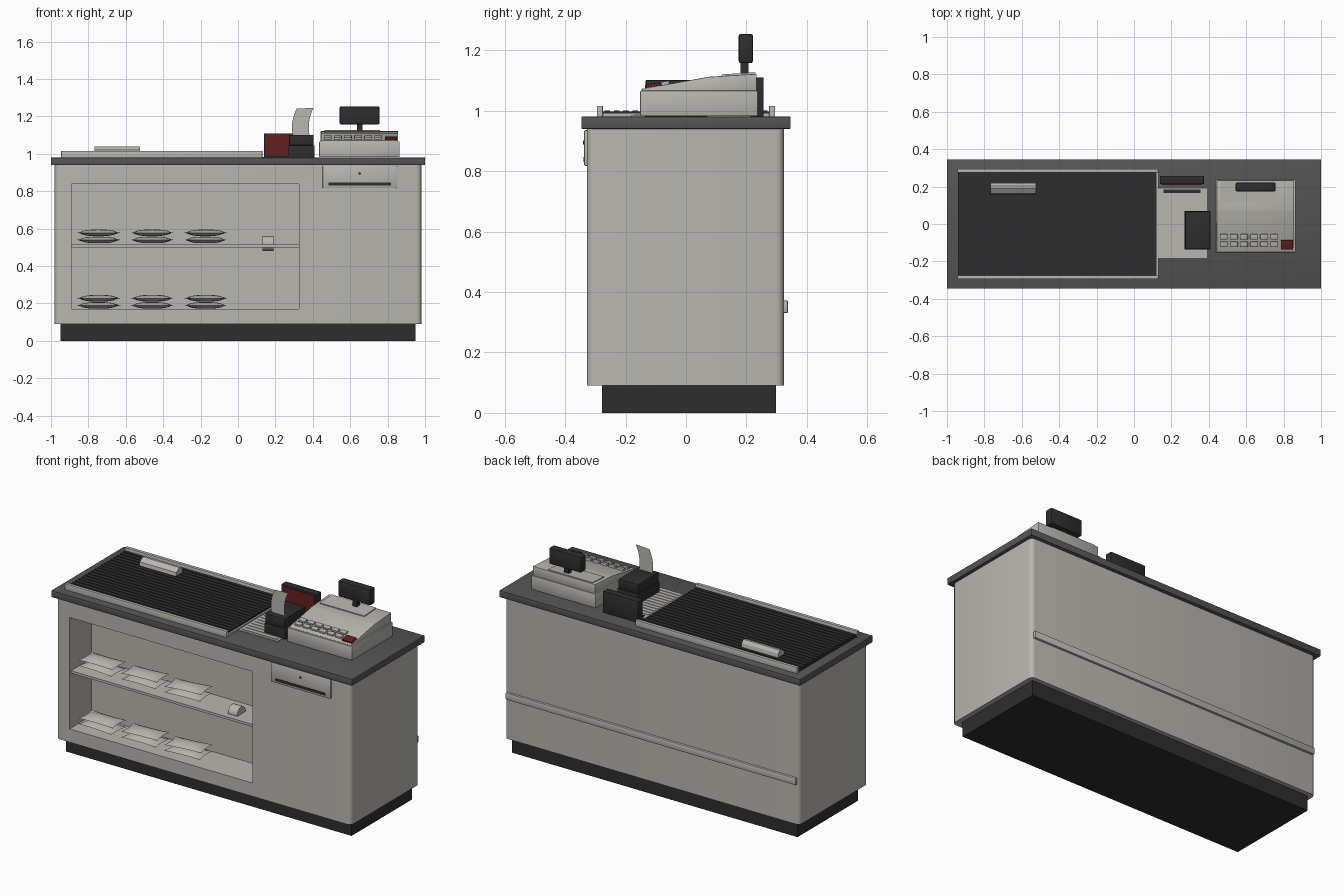
import bpy
import bmesh
import math
from mathutils import Matrix, Vector

default_cube = bpy.data.objects.get("Cube")
if default_cube:
    bpy.data.objects.remove(default_cube, do_unlink=True)


def make_material(name, red, green, blue):
    material = bpy.data.materials.new(name)
    material.use_nodes = True
    colour = (red, green, blue, 1)
    material.diffuse_color = colour
    shader = material.node_tree.nodes["Principled BSDF"]
    shader.inputs["Base Color"].default_value = colour
    shader.inputs["Roughness"].default_value = 0.7
    return material


light_grey = make_material("light warm grey", .48, .47, .43)
counter_grey = make_material("dark counter grey", .09, .09, .09)
charcoal = make_material("charcoal", .027, .027, .028)
dark_red = make_material("dark red", .13, .013, .015)


def finish(name, mesh_builder, material, smooth=False):
    mesh = bpy.data.meshes.new(name)
    bmesh.ops.recalc_face_normals(mesh_builder, faces=mesh_builder.faces[:])
    mesh_builder.to_mesh(mesh)
    mesh_builder.free()
    mesh.materials.append(material)
    part = bpy.data.objects.new(name, mesh)
    bpy.context.collection.objects.link(part)
    if smooth:
        select_only(part)
        bpy.ops.object.shade_smooth_by_angle(angle=math.radians(40))
    return part


def select_only(part):
    bpy.ops.object.select_all(action="DESELECT")
    part.select_set(True)
    bpy.context.view_layer.objects.active = part


def add_box(builder, x, y, z):
    """Add a box given its (low, high) range on each axis."""
    low, high = (Vector(corner) for corner in zip(x, y, z))
    size = high - low
    matrix = Matrix.Translation((low + high) / 2) @ Matrix.Diagonal((*size, 1))
    return bmesh.ops.create_cube(builder, size=1, matrix=matrix)["verts"]


def box(name, x, y, z, material, bevel=0):
    builder = bmesh.new()
    add_box(builder, x, y, z)
    if bevel:
        bmesh.ops.bevel(builder, geom=builder.edges[:], offset=bevel,
                        segments=2, profile=.5, affect="EDGES")
    return finish(name, builder, material, bool(bevel))


def prism(name, outline, start, end, material, bevel=0):
    """Extrude a (y, z) outline along x."""
    builder = bmesh.new()
    face = builder.faces.new([builder.verts.new((start, y, z)) for y, z in outline])
    extruded = bmesh.ops.extrude_face_region(builder, geom=[face])["geom"]
    moved = [item for item in extruded if isinstance(item, bmesh.types.BMVert)]
    bmesh.ops.translate(builder, verts=moved, vec=(end - start, 0, 0))
    if bevel:
        bmesh.ops.bevel(builder, geom=builder.edges[:], offset=bevel,
                        segments=2, profile=.5, affect="EDGES")
    return finish(name, builder, material, bool(bevel))


def bag(name, x, y, z, turn):
    """Pillow shaped bag with pinched seams."""
    builder = bmesh.new()
    for side in (-1, 1):
        grid = bmesh.ops.create_grid(builder, x_segments=8, y_segments=6, size=1)
        for vert in grid["verts"]:
            u, v = vert.co.x, vert.co.y
            bulge = (1 - u ** 4) * (1 - v * v)
            vert.co = (.115 * u * (.92 + .08 * v * v),
                       .065 * v * (.9 + .1 * u * u), side * .017 * bulge)
    bmesh.ops.remove_doubles(builder, verts=builder.verts[:], dist=.0001)
    part = finish(name, builder, light_grey, True)
    part.location = (x, y, z)
    part.rotation_euler.z = turn
    return part


# Plinth, cabinet and worktop
box("plinth", (-.95, .95), (-.278, .297), (0, .1), charcoal)

builder = bmesh.new()
add_box(builder, (-.98, .98), (-.328, .324), (.09, .94))
uprights = [edge for edge in builder.edges
            if abs(edge.verts[0].co.z - edge.verts[1].co.z) > .5]
bmesh.ops.bevel(builder, geom=uprights, offset=.025, segments=4,
                profile=.5, affect="EDGES")
cabinet = finish("cabinet", builder, light_grey, True)

# Open niche cut into the front
cutter = box("niche_cutter", (-.89, .325), (-.5, -.12), (.17, .84), light_grey)
cutter.hide_render = True
niche = cabinet.modifiers.new("niche", "BOOLEAN")
niche.object = cutter
niche.operation = "DIFFERENCE"
niche.solver = "EXACT"
select_only(cabinet)
bpy.ops.object.modifier_apply(modifier=niche.name)
bpy.data.objects.remove(cutter, do_unlink=True)

box("worktop", (-1, 1), (-.346, .346), (.94, .98), counter_grey, .003)
box("rear_bumper", (-.965, .965), (.32, .338), (.33, .372), light_grey, .005)

# Shelf with bags and a roll
box("shelf", (-.89, .325), (-.315, -.12), (.5, .515), light_grey)
for level, base in (("upper", .54), ("lower", .19)):
    for column in range(3):
        for layer in range(2):
            bag(f"{level}_bag_{column}_{layer}", -.745 + column * .286,
                -.225, base + layer * .038, (column - 1 + layer) * .06)

builder = bmesh.new()
bmesh.ops.create_cone(builder, cap_ends=True, segments=20, radius1=.04, radius2=.04,
                      depth=.06, matrix=Matrix.Translation((.16, -.24, .52))
                      @ Matrix.Rotation(math.pi / 2, 4, "Y"))
finish("roll", builder, light_grey, True)

# Cash drawer
box("cash_drawer", (.452, .85), (-.337, -.3), (.817, .936), light_grey, .004)
box("drawer_slot", (.485, .818), (-.339, -.335), (.83, .846), charcoal)
builder = bmesh.new()
bmesh.ops.create_cone(builder, cap_ends=True, segments=12, radius1=.007, radius2=.007,
                      depth=.006, matrix=Matrix.Translation((.65, -.337, .895))
                      @ Matrix.Rotation(math.pi / 2, 4, "X"))
finish("drawer_lock", builder, charcoal)

# Conveyor with ribs and side rails
box("belt", (-.94, .12), (-.275, .275), (.97, .997), charcoal)
builder = bmesh.new()
rib_count = 18
for index in range(rib_count):
    middle = -.26 + .52 * index / (rib_count - 1)
    add_box(builder, (-.94, .12), (middle - .009, middle + .009), (.99, 1))
finish("belt_ribs", builder, charcoal)
for label, side in (("front", -1), ("back", 1)):
    middle = side * .285
    box(label + "_rail", (-.945, .13), (middle - .01, middle + .01),
        (.97, 1.016), light_grey, .002)
box("belt_end_strip", (.12, .13), (-.275, .275), (.97, .992), light_grey)

# Divider bar lying on the belt
prism("divider_bar", [(.158, 1), (.222, 1), (.218, 1.022), (.204, 1.04),
                      (.19, 1.04), (.162, 1.02)], -.767, -.523, light_grey)

# Ribbed scanner plate
box("scanner_plate", (.13, .39), (-.182, .19), (.97, .984), light_grey)
builder = bmesh.new()
for index in range(11):
    middle = -.16 + index * .03
    add_box(builder, (.145, .375), (middle - .008, middle + .008), (.98, .987))
finish("scanner_ribs", builder, light_grey)
box("scanner_slot", (.157, .355), (.167, .185), (.982, .988), charcoal)

# Upright box with a red front panel
box("panel_box", (.138, .374), (.213, .257), (.98, 1.11), charcoal, .004)
box("red_panel", (.15, .362), (.209, .215), (.992, 1.1), dark_red)

# Receipt printer with paper
box("printer_base", (.27, .41), (-.137, .07), (.98, 1.045), charcoal, .004)
box("printer_lid", (.274, .404), (-.134, .066), (1.045, 1.102), charcoal, .005)
builder = bmesh.new()
rows = []
for step in range(7):
    t = step / 6
    left = .293 + .02 * t * t - .008 * math.sin(math.pi * t)
    rows.append([builder.verts.new((left + width, -.1, 1.095 + .147 * t + width * .04 * t))
                 for width in (0, .09)])
for low, high in zip(rows, rows[1:]):
    builder.faces.new((low[0], low[1], high[1], high[0]))
finish("receipt_paper", builder, light_grey)

# Till housing
box("till_base", (.434, .864), (-.152, .238), (.982, 1.066), light_grey, .004)
prism("till_top", [(-.148, 1.064), (-.148, 1.072), (.075, 1.112), (.234, 1.122),
                   (.234, 1.064)], .442, .856, light_grey, .003)
prism("till_cover", [(.117, 1.105), (.117, 1.12), (.23, 1.127), (.23, 1.105)],
      .462, .758, light_grey)


# Keys follow the sloping face
def key(name, x, y, width, depth, material):
    part = box(name, (-width / 2, width / 2), (-depth / 2, depth / 2),
               (-.004, .011), material, .003)
    slope = (1.112 - 1.072) / .223
    part.location = (x, y, 1.072 + (y + .148) * slope)
    part.rotation_euler.x = math.atan(slope)


for row, y in enumerate((-.108, -.068)):
    for column in range(6):
        key(f"key_{row}_{column}", .48 + column * .054, y, .042, .028, light_grey)
key("red_key", .818, -.11, .066, .05, dark_red)

# Customer display
box("display_neck", (.635, .665), (.18, .207), (1.115, 1.17), charcoal)
box("display_head", (.543, .757), (.174, .222), (1.157, 1.254), charcoal, .008)
